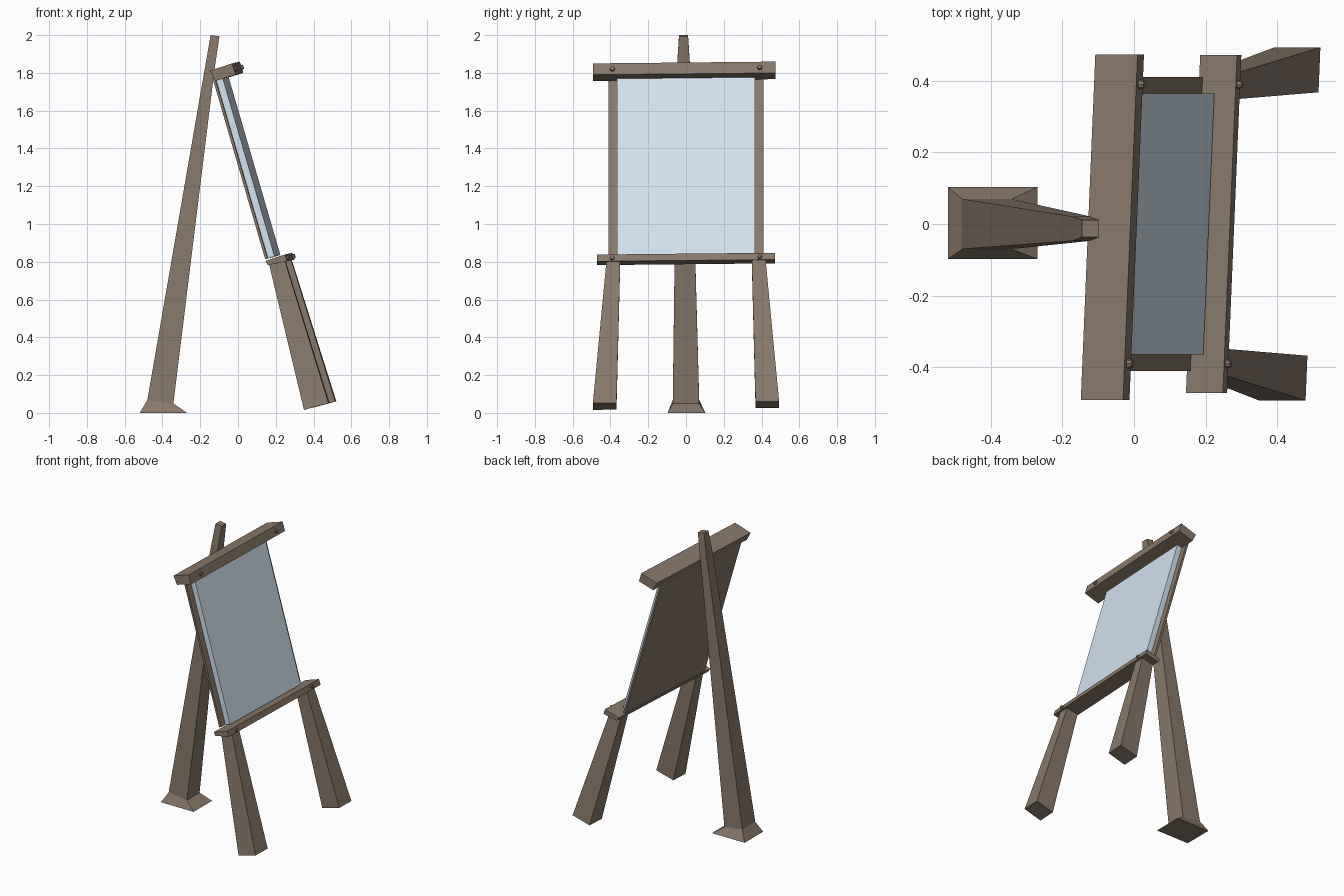
import bpy, bmesh, math
from mathutils import Vector, Matrix

if "Cube" in bpy.data.objects:
    bpy.data.objects.remove(bpy.data.objects["Cube"])

def material(name, color):
    m = bpy.data.materials.new(name)
    m.diffuse_color = color
    m.use_nodes = True
    m.node_tree.nodes["Principled BSDF"].inputs["Base Color"].default_value = m.diffuse_color
    return m

WOOD = material("wood", (0.25, 0.19, 0.145, 1))
PANE = material("pale_blue", (0.66, 0.77, 0.88, 1))

def skew(p):
    """The front assembly sits slightly twisted and rolled."""
    x, y, z = p
    return Vector((x + 0.042 * y, y, z + 0.01 * y))

def finish(name, bm, mat):
    bmesh.ops.recalc_face_normals(bm, faces=bm.faces)
    me = bpy.data.meshes.new(name)
    bm.to_mesh(me)
    bm.free()
    me.materials.append(mat)
    ob = bpy.data.objects.new(name, me)
    bpy.context.collection.objects.link(ob)
    return ob

def loft(name, rings, mat=WOOD):
    """Skin a stack of equal-sized rings and cap both ends."""
    bm = bmesh.new()
    vs = [[bm.verts.new(p) for p in r] for r in rings]
    n = len(vs[0])
    for a, b in zip(vs, vs[1:]):
        for i in range(n):
            j = (i + 1) % n
            bm.faces.new((a[i], a[j], b[j], b[i]))
    bm.faces.new(vs[0])
    bm.faces.new(vs[-1])
    return finish(name, bm, mat)

def prism(name, profile, y0, y1, mat=WOOD):
    """Extrude an xz profile along y, with the twist applied."""
    return loft(name, [[skew((x, y, z)) for x, z in profile] for y in (y0, y1)], mat)

def rect(x0, x1, y0, y1, z0, z1):
    """Cross-section of a leg: z0 at the back edge, z1 at the front edge."""
    return [(x0, y0, z0), (x1, y0, z1), (x1, y1, z1), (x0, y1, z0)]

# rear leg and its flared foot
shoe = rect(-0.48, -0.342, -0.07, 0.07, 0.068, 0.05)
loft("rear_leg", [shoe,
                  rect(-0.172, -0.122, -0.047, 0.021, 1.845, 1.835),
                  rect(-0.145, -0.098, -0.037, 0.011, 2.0, 1.993)])
loft("rear_foot", [rect(-0.52, -0.27, -0.098, 0.103, 0, 0), shoe])

# top clamp bar and lower ledge
prism("top_bar", [(-0.128, 1.817), (-0.01, 1.855), (0.008, 1.795), (-0.1, 1.762)], -0.492, 0.473)
prism("ledge", [(0.165, 0.809), (0.268, 0.843), (0.28, 0.807), (0.178, 0.787)], -0.472, 0.472)

# leaning back panel and the pane on it
def slab(a, b):
    top, bot = (-0.118, 1.778), (0.161, 0.818)
    t = math.radians(16.3)
    off = lambda p, d: (p[0] + d * math.cos(t), p[1] + d * math.sin(t))
    return [off(top, a), off(top, b), off(bot, b), off(bot, a)]

prism("back_panel", slab(0, 0.014), -0.41, 0.41)
prism("pane", slab(0.014, 0.05), -0.364, 0.364, PANE)

# front legs and bolt heads, one set per side
normal = Vector((math.cos(math.radians(16.3)), -0.042, math.sin(math.radians(16.3))))
for side, s in (("left", -1), ("right", 1)):
    foot = rect(0.37, 0.5, s * 0.368, s * 0.493, 0.021, 0.056)
    head = rect(0.18, 0.262, s * 0.348, s * 0.42, 0.80, 0.822)
    loft("front_leg_" + side, [[skew(p) for p in foot], [skew(p) for p in head]])
    for part, x, z, r in (("top", 0.0, 1.825, 0.016), ("ledge", 0.274, 0.824, 0.014)):
        bm = bmesh.new()
        place = (Matrix.Translation(skew((x, s * 0.39, z)))
                 @ normal.to_track_quat('Z', 'Y').to_matrix().to_4x4())
        bmesh.ops.create_cone(bm, cap_ends=True, segments=8, radius1=r, radius2=r * 0.7,
                              depth=0.026, matrix=place)
        finish("bolt_%s_%s" % (part, side), bm, WOOD)
